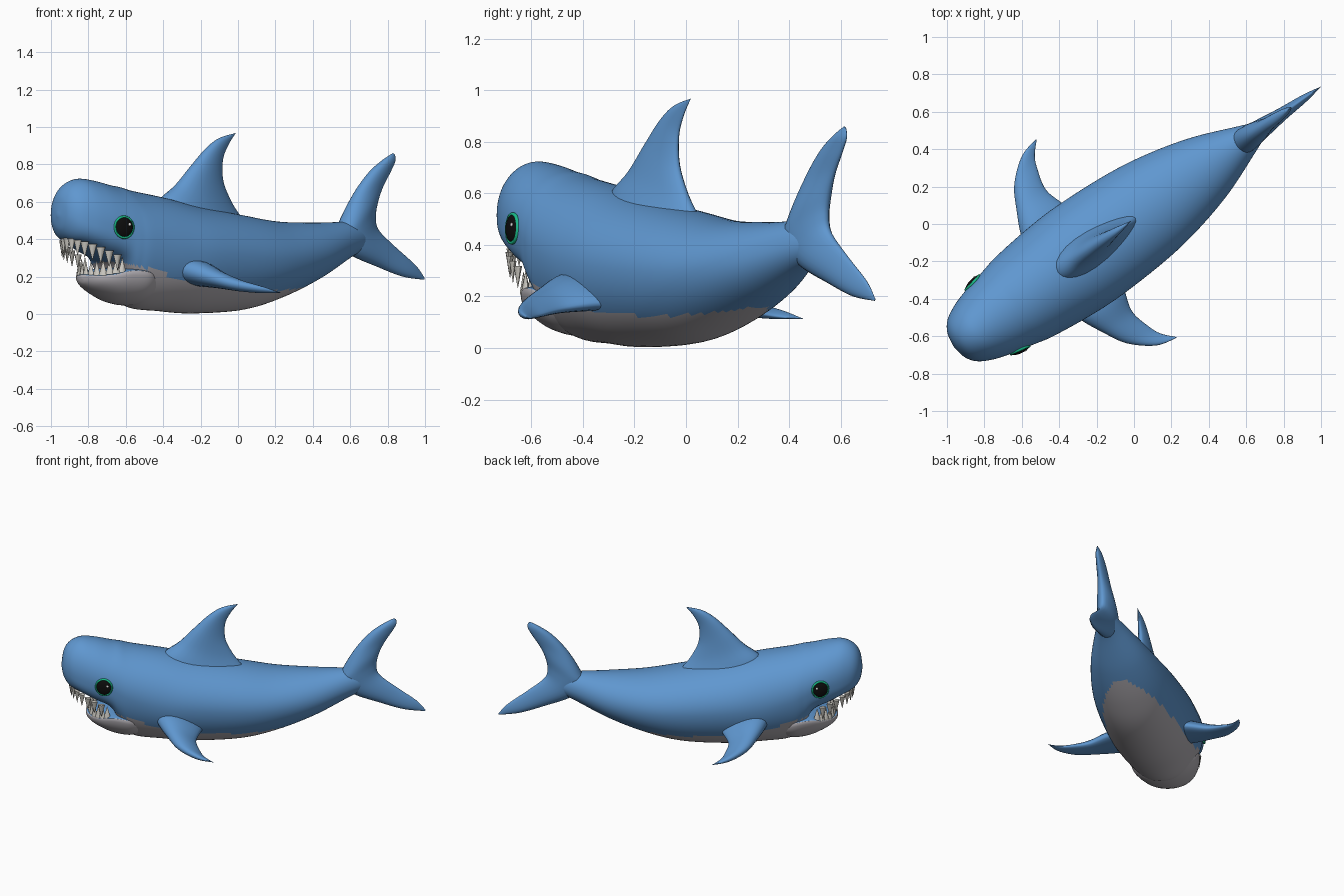
import bpy, bmesh, math
from mathutils import Matrix, Vector
from mathutils.bvhtree import BVHTree

cube = bpy.data.objects.get("Cube")
if cube:
    bpy.data.objects.remove(cube, do_unlink=True)

# The animal is modelled nose to tail along x, then turned as a whole
PLACE = Matrix.Translation((-.013, .018, 0)) @ Matrix.Rotation(math.radians(35.3), 4, "Z")


def material(name, *rgb):
    mat = bpy.data.materials.new(name)
    mat.use_nodes = True
    mat.diffuse_color = (*rgb, 1)
    mat.node_tree.nodes["Principled BSDF"].inputs["Base Color"].default_value = (*rgb, 1)
    return mat


blue = material("skin blue", .115, .31, .63)
grey = material("belly grey", .45, .43, .46)
ivory = material("tooth ivory", .62, .6, .55)
black = material("eye black", .004, .004, .004)
green = material("eye rim green", .01, .5, .25)
white = material("eye glint white", .9, .9, .9)


def finish(name, bm, mats, rule=None, angle=50):
    """Turn a bmesh into a placed, smooth-shaded object."""
    bmesh.ops.recalc_face_normals(bm, faces=bm.faces)
    bm.normal_update()
    if rule:
        for face in bm.faces:
            face.material_index = int(rule(face))
    mesh = bpy.data.meshes.new(name)
    bm.to_mesh(mesh)
    bm.free()
    for mat in mats:
        mesh.materials.append(mat)
    obj = bpy.data.objects.new(name, mesh)
    bpy.context.collection.objects.link(obj)
    mesh.transform(PLACE)
    bpy.ops.object.select_all(action="DESELECT")
    obj.select_set(True)
    bpy.context.view_layer.objects.active = obj
    bpy.ops.object.shade_smooth_by_angle(angle=math.radians(angle))
    return obj


def smooth_rows(rows, steps):
    """Catmull-Rom interpolation between rows of section values."""
    out = []
    last = len(rows) - 1
    for i in range(last):
        around = [rows[min(max(i + k, 0), last)] for k in (-1, 0, 1, 2)]
        for j in range(steps):
            t = j / steps
            out.append([b + t * (c - a + t * (2 * a - 5 * b + 4 * c - d + t * (3 * (b - c) + d - a))) / 2
                        for a, b, c, d in zip(*around)])
    return out + [list(rows[-1])]


def loft(rings):
    bm = bmesh.new()
    loops = [[bm.verts.new(p) for p in ring] for ring in rings]
    for a, b in zip(loops, loops[1:]):
        for i in range(len(a)):
            bm.faces.new((a[i - 1], a[i], b[i], b[i - 1]))
    bm.faces.new(loops[0])
    bm.faces.new(loops[-1])
    return bm


def hull_section(row, sides=72):
    """Rounded section: flat-bottomed where the power is high."""
    x, top, mid, bottom, width, power = row
    ring = []
    for i in range(sides):
        a = math.tau * i / sides
        c, s = math.cos(a), math.sin(a)
        e = 2 / power if s < 0 else 1
        y = width * math.copysign(abs(c) ** e, c)
        z = mid + (top - mid) * s if s > 0 else mid - (mid - bottom) * abs(s) ** e
        ring.append((x, y, z))
    return ring


def fin(name, rows, normal, sides=24):
    """Loft teardrop sections between leading and trailing edge points."""
    normal = Vector(normal).normalized()
    rings = []
    for row in smooth_rows(rows, 6):
        lead, trail, thick = Vector(row[:3]), Vector(row[3:6]), max(row[6], .002)
        ring = []
        for i in range(sides):
            a = math.tau * i / sides
            across = normal * thick / 2 * math.sin(a) * (1 + .3 * math.cos(a))
            ring.append((lead + trail) / 2 + (lead - trail) / 2 * math.cos(a) + across)
        rings.append(ring)
    return finish(name, loft(rings), [blue])


def upright(rows):
    return [(a, 0, b, c, 0, d, thick) for a, b, c, d, thick in rows]


# Body: x, top, middle, bottom, half width, underside power
body_rows = [
    (-1.165, .54, .53, .52, .01, 2), (-1.15, .63, .53, .45, .08, 2),
    (-1.11, .69, .52, .4, .135, 2.5), (-1.04, .722, .5, .37, .175, 3),
    (-.95, .715, .48, .325, .205, 3), (-.84, .69, .45, .27, .23, 3),
    (-.78, .68, .42, .15, .245, 2.4), (-.7, .66, .39, .04, .262, 2),
    (-.5, .625, .34, .015, .285, 2), (-.29, .58, .32, .003, .295, 2),
    (.02, .53, .3, .02, .28, 2), (.26, .495, .3, .08, .245, 2),
    (.51, .488, .33, .18, .18, 2), (.75, .49, .39, .305, .085, 2),
    (.88, .46, .41, .36, .03, 2), (.92, .42, .41, .4, .01, 2)]


def is_belly(face):
    p = face.calc_center_median()
    return p.x > -.85 and p.z < .125 + .19 * (p.x - .05) ** 2


body_bm = loft([hull_section(r) for r in smooth_rows(body_rows, 9)])
body_bm.normal_update()
skin = BVHTree.FromBMesh(body_bm)
finish("body", body_bm, [blue, grey], is_belly)

# Lower jaw: grey outside, blue mouth floor
jaw_rows = [
    (-1.005, .2, .195, .185, .01, 2), (-.995, .21, .2, .16, .06, 2),
    (-.96, .215, .2, .13, .12, 2), (-.9, .225, .21, .095, .17, 2),
    (-.82, .245, .23, .06, .21, 2), (-.72, .24, .22, .045, .23, 2),
    (-.64, .2, .18, .06, .2, 2)]
finish("lower_jaw", loft([hull_section(r, 48) for r in smooth_rows(jaw_rows, 6)]),
       [grey, blue], lambda f: f.normal.z > .8)

# Dorsal fin and tail fin: leading x z, trailing x z, thickness
fin("dorsal_fin", upright([
    (-.53, .54, .1, .45, .22), (-.487, .615, .02, .535, .17), (-.388, .69, -.035, .61, .125),
    (-.29, .79, -.082, .71, .09), (-.192, .885, -.085, .82, .06),
    (-.107, .94, -.05, .9, .035), (-.002, .967, -.002, .963, 0)]), (0, 1, 0))
fin("tail_fin", upright([
    (1.235, .183, 1.24, .19, 0), (1.094, .2, 1.18, .26, .04), (.935, .25, 1.045, .36, .07),
    (.76, .315, .935, .45, .11), (.66, .4, .915, .52, .13), (.69, .49, .93, .6, .12),
    (.776, .64, .965, .68, .08), (.874, .755, 1.015, .76, .06),
    (.96, .82, 1.045, .815, .04), (1.03, .86, 1.045, .85, .005)]), (0, 1, 0))

# Paired parts
for side, label in ((1, "left"), (-1, "right")):
    label = "right" if side > 0 else "left"
    # Pectoral fin: leading point, trailing point, thickness
    pectoral = [
        (-.55, .15, .26, -.2, .15, .17, .14), (-.53, .27, .245, -.245, .28, .165, .13),
        (-.47, .4, .205, -.278, .4, .15, .09), (-.4, .52, .165, -.25, .52, .13, .06),
        (-.28, .62, .135, -.22, .585, .12, .035), (-.165, .65, .115, -.165, .645, .113, 0)]
    fin(label + "_pectoral_fin",
        [(a, b * side, c, d, e * side, f, g) for a, b, c, d, e, f, g in pectoral],
        (.33, .33 * side, .9))

    # Eye: dome, rim and glint seated on the skin
    spot, normal, _, _ = skin.find_nearest((-.892, .25 * side, .465))
    if normal.y * side < 0:
        normal = -normal
    tangent = Vector((0, 0, 1)).cross(normal).normalized()
    axes = Matrix((tangent, normal.cross(tangent), normal)).transposed().to_4x4()
    seat = Matrix.Translation(spot) @ axes
    bm = bmesh.new()
    bmesh.ops.create_uvsphere(bm, u_segments=32, v_segments=16, radius=.052,
                              matrix=seat @ Matrix.Diagonal((1, 1.05, .35, 1)))
    finish(label + "_eye", bm, [black])

    rim = []
    for i in range(33):
        a = math.tau * i / 32
        out = Vector((math.cos(a), math.sin(a) * 1.05, 0))
        rim.append([seat @ (out * (.053 + .007 * math.cos(k * math.tau / 8))
                            + Vector((0, 0, .008 * math.sin(k * math.tau / 8)))) for k in range(8)])
    finish(label + "_eye_rim", loft(rim), [green])

    bm = bmesh.new()
    toward_tail = .026 if tangent.x > 0 else -.026
    bmesh.ops.create_uvsphere(bm, u_segments=12, v_segments=8, radius=.008,
                              matrix=seat @ Matrix.Translation((toward_tail, .014, .015))
                              @ Matrix.Diagonal((1, 1, .5, 1)))
    finish(label + "_eye_glint", bm, [white])


def tooth_row(name, count, centre, reach, width, z_front, z_back, length):
    """Cones along a curved jaw edge; negative length points down."""
    bm = bmesh.new()
    for i in range(count):
        a = math.radians(-80 + 160 * i / (count - 1))
        z = z_back + (z_front - z_back) * math.cos(a)
        spot = Vector((centre - reach * math.cos(a), width * math.sin(a), z + length / 2))
        turn = Matrix.Rotation(-a, 4, "Z")
        flip = Matrix.Rotation(math.pi if length < 0 else 0, 4, "X")
        bmesh.ops.create_cone(bm, cap_ends=True, segments=8, radius1=.024, radius2=.001,
                              depth=abs(length),
                              matrix=Matrix.Translation(spot) @ turn @ flip @ Matrix.Diagonal((.6, 1, 1, 1)))
    finish(name, bm, [ivory])


tooth_row("upper_teeth", 15, -.86, .245, .185, .405, .3, -.085)
tooth_row("lower_teeth", 13, -.84, .14, .175, .2, .225, .08)
